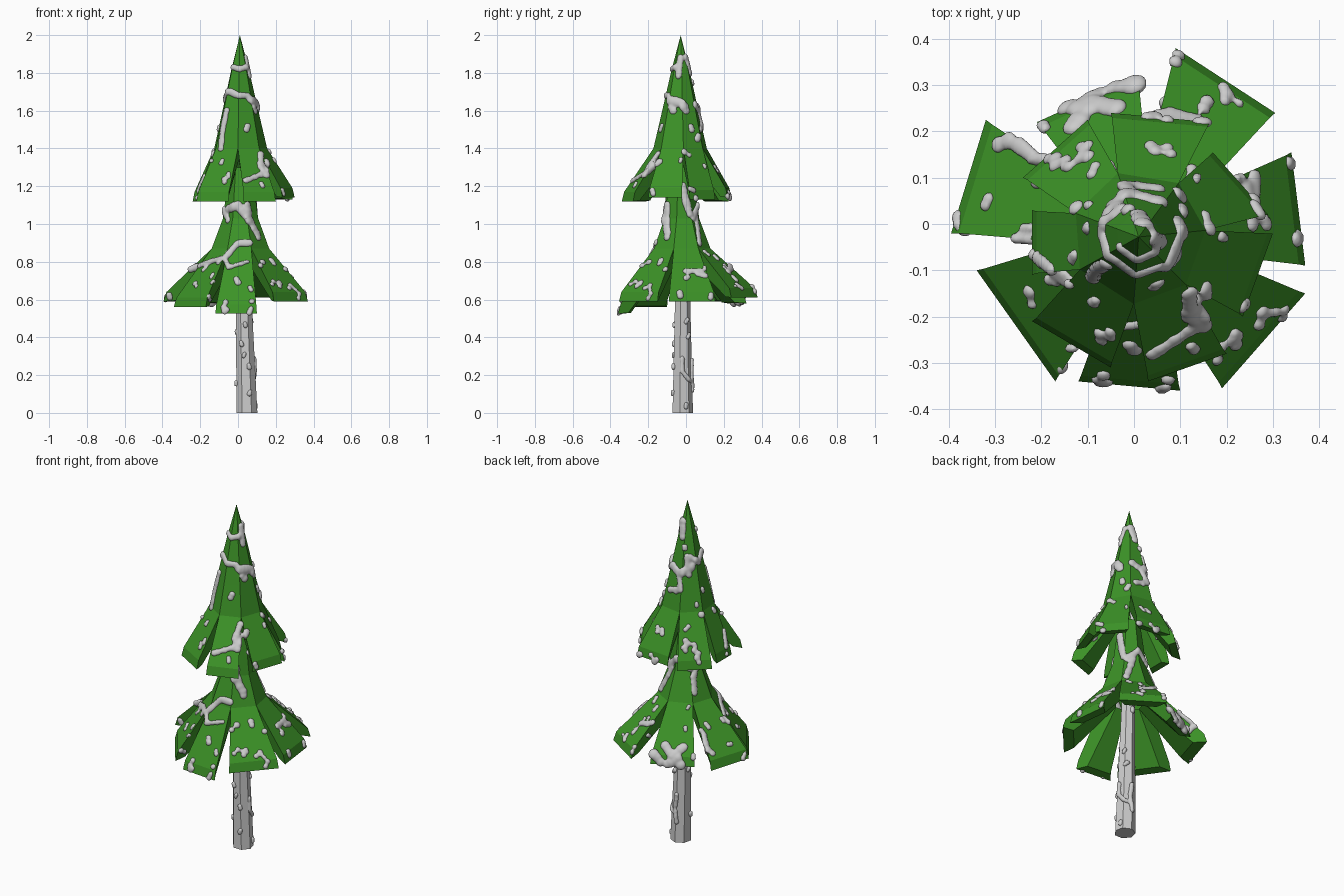
import bpy, bmesh, math, random
from mathutils import Vector, Matrix
from mathutils.bvhtree import BVHTree

if "Cube" in bpy.data.objects:
    bpy.data.objects.remove(bpy.data.objects["Cube"])

random.seed(4)
green = bpy.data.materials.new("needle_green")
green.diffuse_color = (0.045, 0.29, 0.02, 1)
green.use_nodes = True
green.node_tree.nodes["Principled BSDF"].inputs["Base Color"].default_value = green.diffuse_color
solids = bmesh.new()          # collects the bare tree so snow can be dropped on it


def add_object(name, bm, mat=None):
    me = bpy.data.meshes.new(name)
    bm.to_mesh(me)
    bm.free()
    ob = bpy.data.objects.new(name, me)
    bpy.context.collection.objects.link(ob)
    if mat:
        me.materials.append(mat)
    return ob


def tier(name, cx, cy, rings, tips):
    """Faceted cone that splits below its last ring into thick flared boughs."""
    bm = bmesh.new()
    c = Vector((cx, cy, 0))

    def seam(i):              # direction halfway between bough i-1 and bough i
        a = Vector((*tips[i - 1][2:4], 0)) - c
        b = Vector((*tips[i % len(tips)][0:2], 0)) - c
        return (a.normalized() + b.normalized()).normalized()

    def up(z):
        return Vector((0, 0, z))

    for i, (x1, y1, x2, y2, z) in enumerate(tips):
        d1, d2 = seam(i), seam(i + 1)
        rows = [(c + d1 * r + up(h), c + d2 * r + up(h)) for r, h in rings]
        p, q = Vector((x1, y1, 0)) - c, Vector((x2, y2, 0)) - c
        rows.append((c + p * .96 + up(z), c + q * .96 + up(z)))
        rows.append((c + p + up(z - .05), c + q + up(z - .05)))
        a, b = p.lerp(q, .1) * .84, q.lerp(p, .1) * .84
        rows.append((c + a + up(z - .045), c + b + up(z - .045)))
        r, h = rings[-1]
        rows.append((c + d1 * r * .5 + up(h - .06), c + d2 * r * .5 + up(h - .06)))
        L = [bm.verts.new(s[0]) for s in rows]
        R = [bm.verts.new(s[1]) for s in rows]
        for k in range(len(rows) - 1):
            bm.faces.new((L[k], L[k + 1], R[k + 1], R[k]))
        n = len(rings) - 1
        bm.faces.new(L[n:][::-1])
        bm.faces.new(R[n:])
    bmesh.ops.remove_doubles(bm, verts=bm.verts, dist=1e-5)
    ob = add_object(name, bm, green)
    solids.from_mesh(ob.data)


# Lower and upper boughs: tip corners (x1, y1, x2, y2) and tip height
tier("lower_boughs", .015, -.025, [(.06, 1.3), (.095, 1.03), (.155, .87)], [
    (-.12, -.34, .10, -.36, .575), (.19, -.355, .37, -.15, .64),
    (.37, -.09, .34, .155, .64), (.305, .24, .09, .38, .66),
    (.01, .32, -.21, .22, .63), (-.32, .225, -.395, -.02, .64),
    (-.34, -.10, -.17, -.34, .61)])
tier("upper_boughs", .01, -.028, [(0, 2), (.05, 1.81), (.105, 1.57), (.145, 1.4)], [
    (.03, -.34, .20, -.28, 1.17), (.235, -.20, .30, -.02, 1.19),
    (.29, .02, .17, .155, 1.18), (.165, .22, -.05, .24, 1.19),
    (-.10, .225, -.24, .10, 1.17), (-.22, .03, -.22, -.11, 1.17),
    (-.22, -.21, -.05, -.31, 1.17)])

# Leaning tapered trunk
bm = bmesh.new()
bmesh.ops.create_cone(bm, cap_ends=True, segments=7, radius1=.057, radius2=.025, depth=1.3)
for v in bm.verts:
    v.co.z += .65
    v.co.x += .047 - .035 * v.co.z / 1.3
    v.co.y -= .02
trunk = add_object("trunk", bm)
solids.from_mesh(trunk.data)

# Snow: flattened blobs dropped on the surface as seen from a given side
bvh = BVHTree.FromBMesh(solids)
solids.free()
snow = bmesh.new()


def blob(origin, direction, r):
    hit, nrm, _, _ = bvh.ray_cast(origin, direction)
    if hit:
        if nrm.dot(direction) > 0:
            nrm = -nrm
        m = Matrix.Translation(hit) @ nrm.to_track_quat('Z', 'Y').to_matrix().to_4x4()
        m = m @ Matrix.Diagonal((r, r, max(.6 * r, .013), 1))
        bmesh.ops.create_icosphere(snow, subdivisions=2, radius=1, matrix=m)


VIEWS = {"front": lambda a, b: ((a, -2, b), (0, 1, 0)),
         "back": lambda a, b: ((a, 2, b), (0, -1, 0)),
         "left": lambda a, b: ((-2, a, b), (1, 0, 0)),
         "right": lambda a, b: ((2, a, b), (-1, 0, 0)),
         "top": lambda a, b: ((a, b, 3), (0, 0, -1))}


def streak(view, r, *pts):
    pts = [Vector(p) for p in pts]
    for p, q in zip(pts, pts[1:] + pts[-1:]):
        n = max(1, int((q - p).length / (r * .6)))
        for k in range(n):
            o, d = VIEWS[view](*p.lerp(q, k / n))
            blob(Vector(o), Vector(d), r * random.uniform(.85, 1.15))


def spots(view, r, *pts):
    for p in pts:
        streak(view, r, p, (p[0] + random.uniform(-.5, .5) * r, p[1] + r * .9))


# Snow on the front
streak("front", .02, (-.025, 1.83), (.01, 1.82), (.04, 1.83))
streak("front", .02, (-.04, 1.7), (.0, 1.68), (.05, 1.68), (.08, 1.64))
streak("front", .018, (-.06, 1.6), (-.08, 1.5), (-.09, 1.4))
streak("front", .025, (-.05, 1.08), (0, 1.1), (.05, 1.03), (.1, .95))
streak("front", .02, (-.25, .76), (-.15, .8), (-.07, .82), (0, .9), (.06, .9))
streak("front", .014, (-.07, .82), (-.05, .77), (.05, .8))
spots("front", .02, (.045, 1.5), (.09, 1.6), (.24, 1.16), (-.07, .54), (.0, .69), (.12, .78))
spots("front", .016, (.15, 1.3), (-.05, 1.25), (.13, 1.2), (.06, .53), (.07, .65), (-.15, .6),
      (-.22, .67), (.25, .76), (.27, .66), (.37, .61), (-.36, .61), (.18, .68))
# Snow on the right
streak("right", .018, (-.03, 1.88), (-.04, 1.78))
streak("right", .026, (-.07, 1.65), (-.02, 1.64), (.0, 1.6))
streak("right", .018, (-.14, 1.33), (-.2, 1.28), (-.28, 1.23))
streak("right", .022, (-.02, 1.2), (.0, 1.12), (.02, 1.05))
streak("right", .022, (-.1, 1.1), (-.1, .93))
streak("right", .02, (.05, 1.05), (.07, .9))
streak("right", .018, (0, .75), (.08, .75))
streak("right", .014, (-.02, .29), (-.02, .22), (.02, .17))
spots("right", .018, (.03, 1.5), (.06, 1.45), (.22, 1.15), (-.14, .79), (-.03, .62), (.13, .61))
spots("right", .013, (-.03, 1.33), (.1, 1.3), (-.24, .68), (-.19, .65), (.2, .77), (.26, .67), (.1, .76))
# Snow seen from the top
streak("top", .027, (-.18, .25), (-.12, .25), (-.06, .29), (0, .3))
streak("top", .025, (-.13, .21), (-.09, .26), (-.04, .25))
streak("top", .02, (.03, .23), (.08, .235), (.15, .22))
streak("top", .018, (.26, .1), (.26, .04), (.285, 0))
streak("top", .02, (.12, -.15), (.12, -.2), (.15, -.22))
streak("top", .018, (-.25, .17), (-.21, .14), (-.17, .14))
streak("top", .016, (-.25, -.04), (-.2, -.08), (-.14, -.13))
spots("top", .016, (.08, .15), (.2, .28), (.09, .35), (.36, .07), (.375, -.05), (.32, -.2),
      (.22, -.26), (-.34, .2), (-.36, .1), (-.32, .04), (-.38, 0), (-.27, -.21), (-.06, -.34),
      (-.07, -.25), (.07, -.35), (.15, .25))
# Snow on the back and left
streak("back", .022, (.02, 1.88), (.01, 1.8))
streak("back", .024, (-.05, 1.64), (0, 1.6), (.05, 1.63))
streak("back", .018, (0, 1.6), (-.02, 1.52), (.05, 1.5))
streak("back", .022, (-.05, 1.05), (.02, 1.1), (.08, 1.03))
streak("left", .02, (-.06, 1.7), (-.02, 1.66), (.03, 1.7), (.04, 1.6))
streak("left", .02, (-.08, 1.02), (-.03, 1.08), (.03, 1.0), (.05, .92))
for side in ("back", "left"):
    for zlo, zhi, w in ((1.18, 1.45, .17), (.62, .85, .27)):
        for _ in range(9):
            spots(side, random.uniform(.012, .019),
                  (random.uniform(-w, w), random.uniform(zlo, zhi)))
    spots(side, .014, (random.uniform(-.02, .03), 1.5), (random.uniform(-.02, .03), 1.74))
# Snow on the trunk
spots("front", .014, (.04, .46), (.02, .36), (.06, .24), (.06, .1), (.03, .3))
spots("right", .015, (0, .48), (.01, .4), (0, .03))
streak("back", .014, (.04, .12), (.05, .2), (.04, .28))
spots("left", .013, (-.01, .42), (-.03, .15))

snow_ob = add_object("snow", snow)
rm = snow_ob.modifiers.new("merge", 'REMESH')
rm.mode = 'VOXEL'
rm.voxel_size = .006
rm.use_smooth_shade = True
sm = snow_ob.modifiers.new("soften", 'SMOOTH')
sm.factor = .5
sm.iterations = 4
